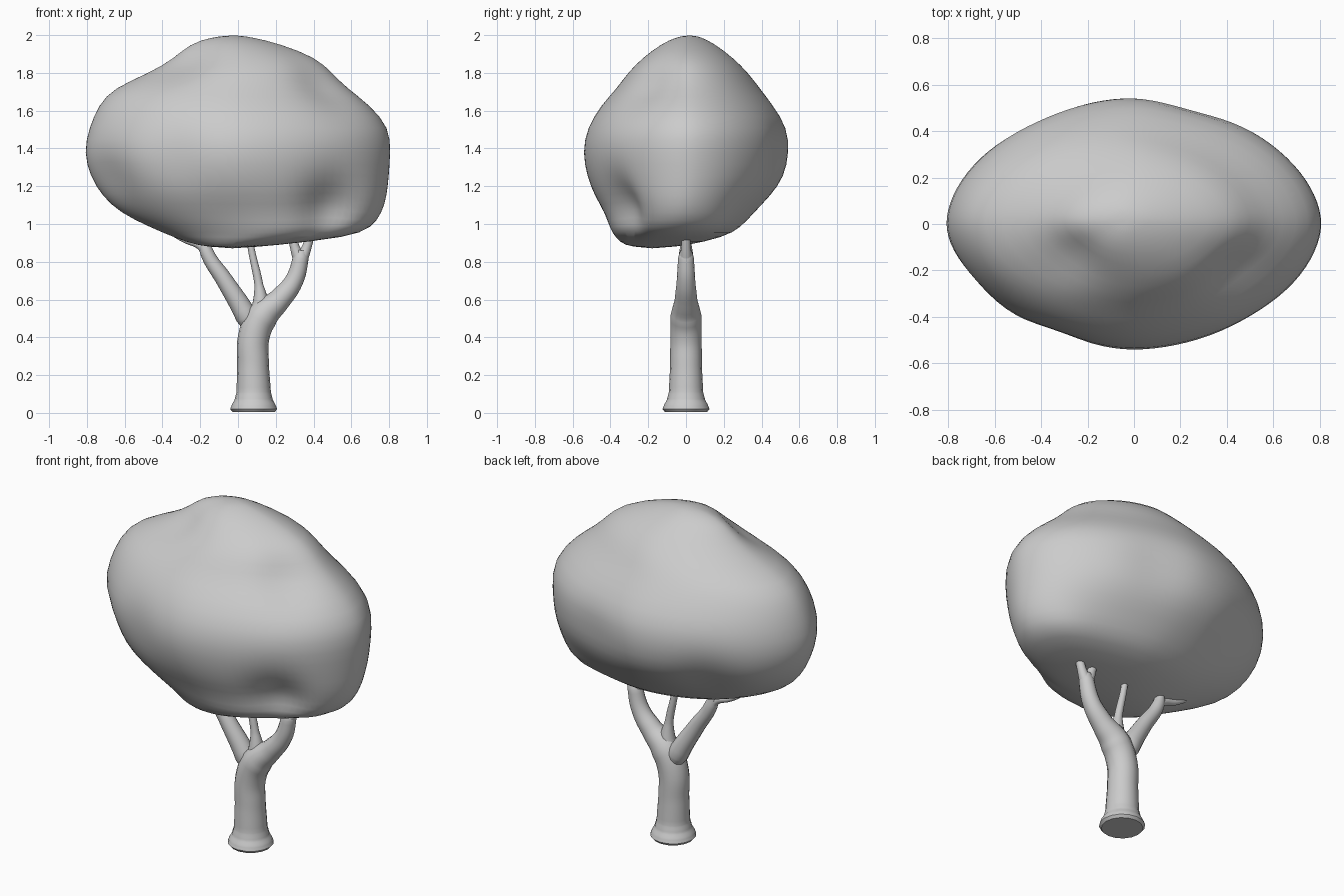
import bpy, bmesh, math
from mathutils import Vector

cube = bpy.data.objects.get("Cube")
if cube:
    bpy.data.objects.remove(cube, do_unlink=True)

grey = bpy.data.materials.new("plain grey")
grey.use_nodes = True
colour = (0.6, 0.6, 0.6, 1)
grey.diffuse_color = colour
grey.node_tree.nodes["Principled BSDF"].inputs["Base Color"].default_value = colour


def add_object(name, mesh):
    """Link a mesh as a smooth-shaded grey object."""
    obj = bpy.data.objects.new(name, mesh)
    bpy.context.collection.objects.link(obj)
    mesh.materials.clear()
    mesh.materials.append(grey)
    bpy.ops.object.select_all(action="DESELECT")
    obj.select_set(True)
    bpy.context.view_layer.objects.active = obj
    bpy.ops.object.shade_smooth_by_angle(angle=math.radians(50))
    return obj


def limb(name, points):
    """Round tapered limb along (x, y, z, radius) points."""
    curve = bpy.data.curves.new(name, "CURVE")
    curve.dimensions = "3D"
    curve.bevel_depth = 1
    curve.bevel_resolution = 6
    curve.resolution_u = 6
    curve.use_fill_caps = True
    spline = curve.splines.new("BEZIER")
    spline.bezier_points.add(len(points) - 1)
    for knot, (x, y, z, radius) in zip(spline.bezier_points, points):
        knot.co = (x, y, z)
        knot.radius = radius
        knot.handle_left_type = knot.handle_right_type = "AUTO"
    helper = bpy.data.objects.new(name + " path", curve)
    bpy.context.collection.objects.link(helper)
    bpy.context.view_layer.update()
    depsgraph = bpy.context.evaluated_depsgraph_get()
    mesh = bpy.data.meshes.new_from_object(helper.evaluated_get(depsgraph))
    bpy.data.objects.remove(helper, do_unlink=True)
    mesh.name = name
    return add_object(name, mesh)


# Trunk, flared at the ground and sweeping into the left limb
limb("trunk", [
    (.083, 0, .005, .112), (.083, 0, .02, .124), (.083, 0, .04, .117),
    (.083, 0, .07, .101), (.083, 0, .11, .091), (.08, 0, .25, .084),
    (.083, 0, .4, .083), (.128, 0, .51, .083), (.22, 0, .6, .06),
    (.297, 0, .7, .049), (.332, 0, .82, .042), (.338, 0, .86, .03)])

# Limbs and twigs reaching into the crown
limb("left_outer_twig", [(.33, 0, .8, .036), (.365, 0, .88, .025), (.4, 0, 1.02, .018)])
limb("left_inner_twig", [(.33, 0, .8, .036), (.3, 0, .88, .025), (.27, 0, 1.02, .018)])
limb("middle_limb", [(.11, 0, .48, .075), (.12, 0, .57, .045),
                     (.11, 0, .68, .023), (.07, 0, .87, .018), (.05, 0, 1.02, .018)])
limb("right_limb", [(.075, .01, .44, .04), (.045, .01, .51, .058), (-.07, 0, .7, .045),
                    (-.165, 0, .85, .036), (-.18, 0, .92, .025), (-.16, 0, 1.02, .02)])
limb("right_outer_twig", [(-.16, 0, .84, .032), (-.2, 0, .885, .022),
                          (-.29, 0, .92, .016), (-.42, 0, 1.0, .01)])

# Crown: rounded rings as (height, right, left, front, back)
rings = [
    (1.99, -.14, .07, -.05, .08),
    (1.955, -.26, .22, -.13, .15),
    (1.88, -.34, .42, -.23, .25),
    (1.8, -.47, .5, -.31, .33),
    (1.72, -.66, .58, -.365, .39),
    (1.63, -.74, .7, -.45, .46),
    (1.51, -.79, .805, -.525, .54),
    (1.38, -.82, .81, -.55, .55),
    (1.25, -.785, .8, -.525, .525),
    (1.15, -.725, .79, -.485, .45),
    (1.06, -.63, .765, -.43, .36),
    (.98, -.46, .71, -.405, .29),
    (.93, -.34, .59, -.375, .2),
    (.885, -.22, .18, -.33, 0),
]
# Local swells and hollows: centre, reach, push
lumps = [
    ((-.25, -.14, 1.85), .12, (.01, .02, -.03)),
    ((.45, -.2, 1.72), .14, (-.02, .03, -.02)),
    ((-.33, -.48, 1.35), .13, (0, .03, 0)),
    ((-.68, -.22, 1.25), .14, (.02, .03, .02)),
    ((.5, -.36, 1.08), .14, (-.03, .09, .02)),
    ((.6, .05, .95), .2, (0, .06, 0)),
    ((-.4, .4, 1.2), .16, (.01, -.03, .02)),
    ((.25, .5, 1.35), .16, (0, -.03, 0)),
]


def sculpt(point):
    moved = point.copy()
    for centre, reach, push in lumps:
        distance = (point - Vector(centre)).length / reach
        moved += Vector(push) * math.exp(-distance * distance)
    return moved


def taper(value):
    """Pull the ring slightly towards a diamond."""
    return math.copysign(abs(value) ** 1.1, value)


sides = 48
bm = bmesh.new()
loops = []
for z, x0, x1, y0, y1 in rings:
    loop = []
    for i in range(sides):
        a = math.tau * i / sides
        point = Vector(((x0 + x1) / 2 + (x1 - x0) / 2 * taper(math.cos(a)),
                        (y0 + y1) / 2 + (y1 - y0) / 2 * taper(math.sin(a)), z))
        loop.append(bm.verts.new(sculpt(point)))
    loops.append(loop)
for upper, lower in zip(loops, loops[1:]):
    for i in range(sides):
        j = (i + 1) % sides
        bm.faces.new((upper[i], lower[i], lower[j], upper[j]))
for loop, tip in ((loops[0], (-.02, .02, 2.0)), (loops[-1], (-.03, -.18, .87))):
    pole = bm.verts.new(tip)
    for i in range(sides):
        bm.faces.new((loop[i], loop[(i + 1) % sides], pole))
bmesh.ops.recalc_face_normals(bm, faces=bm.faces)
mesh = bpy.data.meshes.new("crown")
bm.to_mesh(mesh)
bm.free()
crown = add_object("crown", mesh)
smooth = crown.modifiers.new("soft surface", "SUBSURF")
smooth.levels = smooth.render_levels = 1
